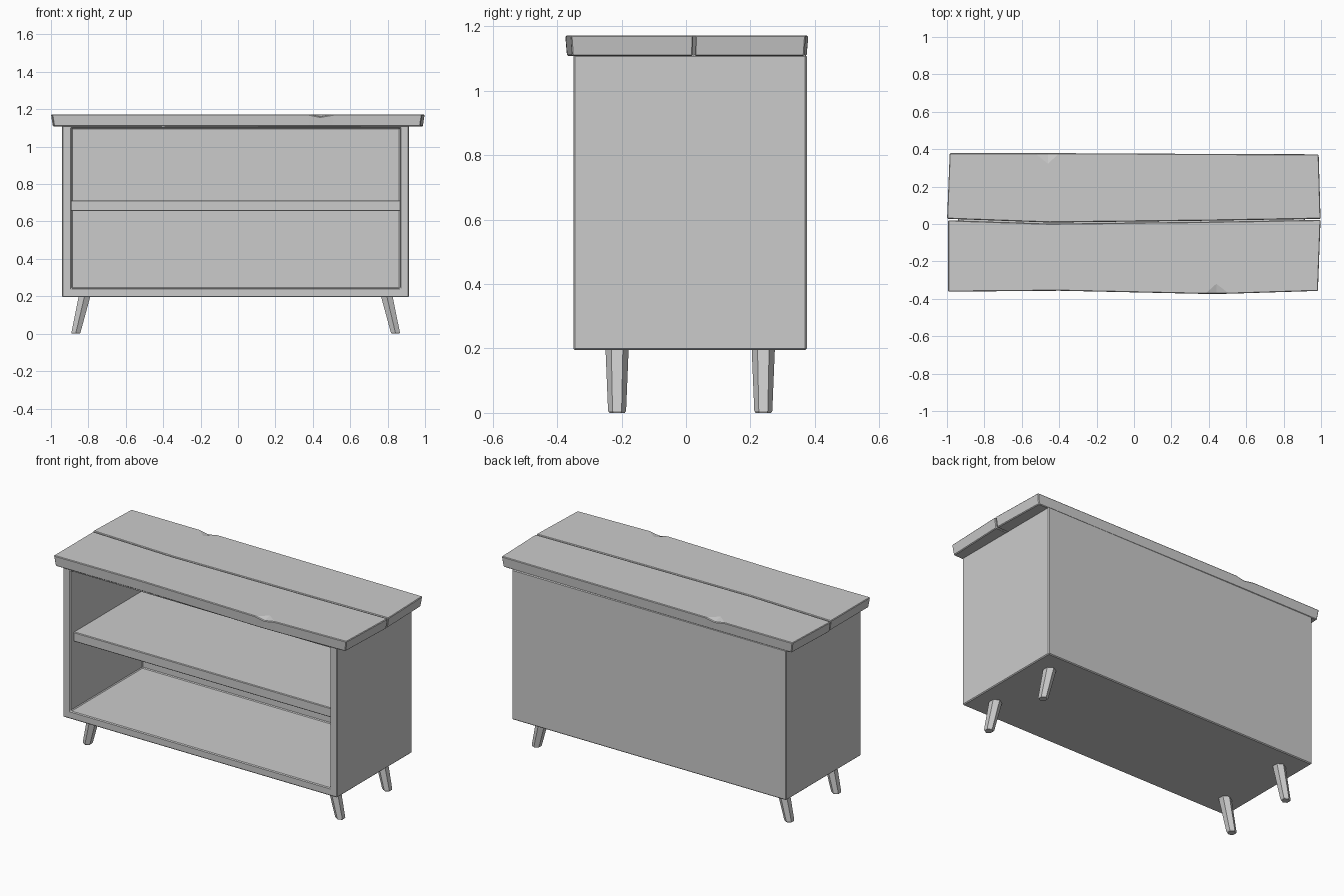
import bpy, bmesh, math
from mathutils import Vector

if "Cube" in bpy.data.objects:
    bpy.data.objects.remove(bpy.data.objects["Cube"])


def finish(name, bm, bevel=0.0):
    bmesh.ops.recalc_face_normals(bm, faces=bm.faces)
    mesh = bpy.data.meshes.new(name)
    bm.to_mesh(mesh)
    bm.free()
    obj = bpy.data.objects.new(name, mesh)
    bpy.context.collection.objects.link(obj)
    if bevel:
        mod = obj.modifiers.new("edge_bevel", 'BEVEL')
        mod.width = bevel
        mod.segments = 1
        mod.limit_method = 'ANGLE'
        mod.angle_limit = math.radians(40)
    return obj


def box(bm, lo, hi):
    verts = bmesh.ops.create_cube(bm, size=1)['verts']
    for v in verts:
        v.co = Vector([lo[i] if v.co[i] < 0 else hi[i] for i in range(3)])
    return verts


# Cabinet body: box with the front face inset and pushed back
bm = bmesh.new()
box(bm, (-0.94, -0.35, 0.195), (0.915, 0.375, 1.112))
bm.faces.ensure_lookup_table()
bm.normal_update()
front = min(bm.faces, key=lambda f: f.calc_center_median().y)
bmesh.ops.inset_region(bm, faces=[front], thickness=0.02)
for v in front.verts:
    v.co.x = -0.889 if v.co.x < 0 else 0.867
    v.co.z = 0.243 if v.co.z < 0.6 else 1.1
back = bmesh.ops.extrude_face_region(bm, geom=[front])['geom']
for v in [g for g in back if isinstance(g, bmesh.types.BMVert)]:
    v.co.y = 0.345
if front.is_valid:
    bmesh.ops.delete(bm, geom=[front], context='FACES_ONLY')
finish("cabinet_body", bm, 0.005)

# Shelf, set slightly behind the front rim
bm = bmesh.new()
box(bm, (-0.893, -0.315, 0.655), (0.87, 0.347, 0.713))
finish("shelf", bm, 0.004)


# Worn top planks: slightly crooked outlines, each with a chipped edge
def plank(name, outline, chip, apex, z0=1.108, z1=1.172):
    bm = bmesh.new()
    n = len(outline)
    top = [bm.verts.new((x, y, z1)) for x, y in outline]
    low = [bm.verts.new((x * 0.99, y * 0.988, z0)) for x, y in outline]
    top[chip].co.z -= 0.012
    tip = bm.verts.new((*apex, z1))
    bm.faces.new(top[:chip] + [tip] + top[chip + 1:])
    bm.faces.new((top[chip - 1], top[chip], tip))
    bm.faces.new((top[chip], top[(chip + 1) % n], tip))
    bm.faces.new(low[::-1])
    for i in range(n):
        j = (i + 1) % n
        bm.faces.new((top[i], low[i], low[j], top[j]))
    finish(name, bm, 0.004)


plank("front_top_plank",
      [(-0.994, -0.362), (-0.4, -0.357), (0.38, -0.374), (0.44, -0.374),
       (0.51, -0.373), (0.984, -0.358), (0.998, 0.022), (0.4, 0.012),
       (-0.45, 0.002), (-0.994, 0.02)], 3, (0.44, -0.32))
plank("back_top_plank",
      [(-1.0, 0.028), (-0.45, 0.008), (0.4, 0.018), (0.998, 0.028),
       (0.988, 0.372), (-0.4, 0.379), (-0.46, 0.379), (-0.53, 0.379),
       (-0.986, 0.379)], 6, (-0.46, 0.322))


# Six-sided tapered legs, splayed outwards
def leg(name, side, y):
    bm = bmesh.new()
    rings = []
    for z, x, r in ((0.2, 0.808, 0.036), (0.006, 0.854, 0.028), (0, 0.855, 0.024)):
        rings.append([bm.verts.new((side * x - 0.0125 + r * math.sin(k * math.pi / 3),
                                    y + r * math.cos(k * math.pi / 3), z))
                      for k in range(6)])
    for a, b in zip(rings, rings[1:]):
        for k in range(6):
            j = (k + 1) % 6
            bm.faces.new((a[k], a[j], b[j], b[k]))
    bm.faces.new(rings[0])
    bm.faces.new(rings[-1])
    finish(name, bm)


for side, s in ((-1, "left"), (1, "right")):
    for y, d in ((-0.214, "front"), (0.24, "back")):
        leg(f"{d}_{s}_leg", side, y)
